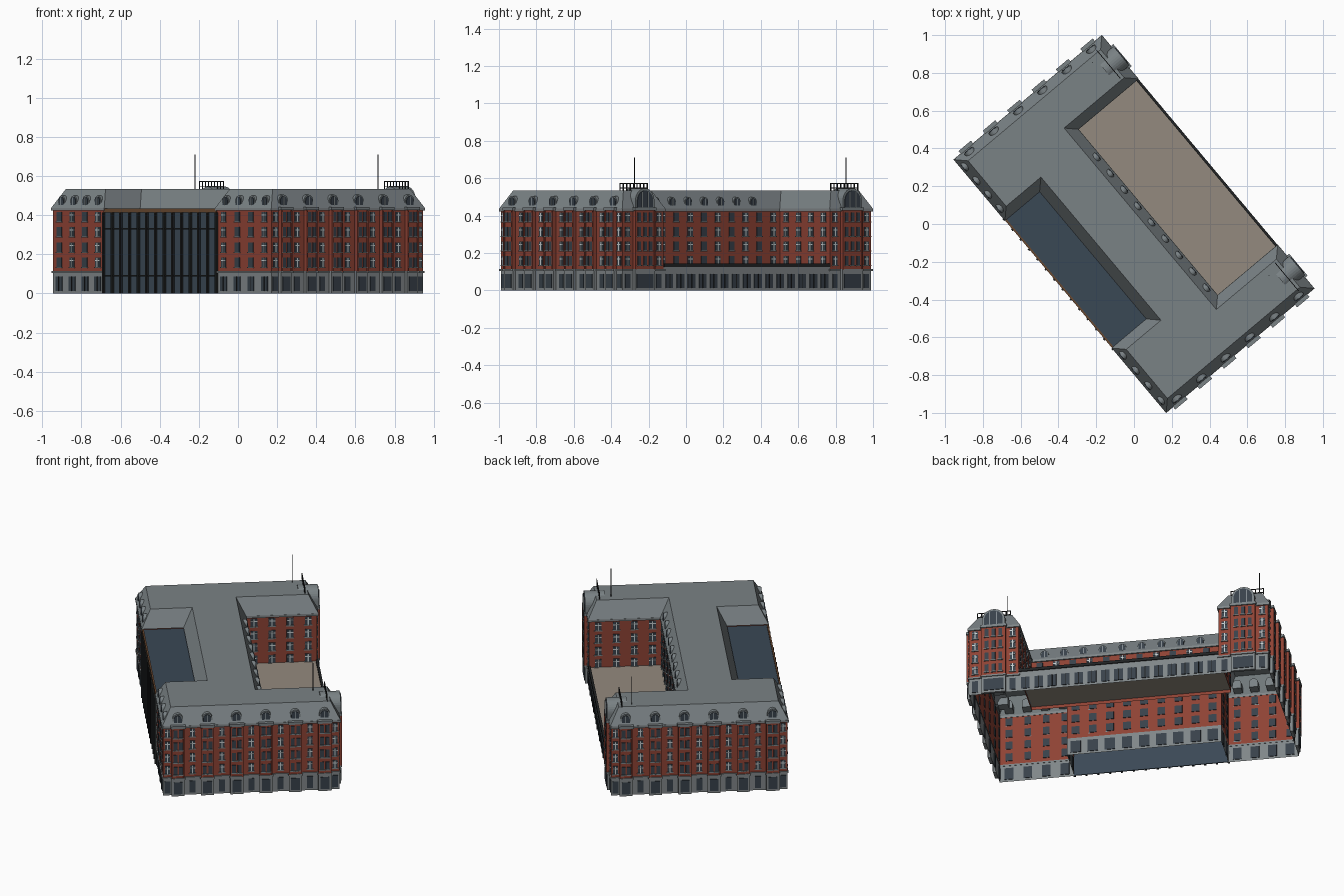
import bpy, bmesh, math
from mathutils import Matrix, Vector

if "Cube" in bpy.data.objects:
    bpy.data.objects.remove(bpy.data.objects["Cube"])

SPIN = Matrix.Rotation(math.radians(40), 4, 'Z')
EAVE, ROOF, BASE, INSET = 0.435, 0.535, 0.11, 0.047


def material(name, rgb):
    lin = [(c / 255 / 12.92) if c < 10 else ((c / 255 + 0.055) / 1.055) ** 2.4 for c in rgb]
    m = bpy.data.materials.new(name)
    m.diffuse_color = (*lin, 1)
    m.use_nodes = True
    m.node_tree.nodes["Principled BSDF"].inputs["Base Color"].default_value = m.diffuse_color
    return m


brick = material("red brick", (142, 66, 52))
stone = material("grey stone", (128, 134, 136))
slate = material("roof slate", (122, 130, 133))
glass = material("blue glass", (58, 72, 85))
pane = material("dark window", (56, 65, 74))
white = material("pale window bars", (196, 204, 206))
tan = material("tan deck", (148, 138, 126))
black = material("black metal", (32, 34, 35))
brown = material("brown trim", (104, 72, 48))

parts = {}


def part(name, mat):
    if name not in parts:
        parts[name] = (bmesh.new(), mat)
    return parts[name][0]


def box(name, mat, frame, lo, hi):
    """Box between two corners, in the given frame."""
    lo, hi = Vector(lo), Vector(hi)
    m = frame @ Matrix.Translation((lo + hi) / 2) @ Matrix.Diagonal((*(hi - lo), 1))
    bmesh.ops.create_cube(part(name, mat), size=1, matrix=m)


def arch(name, mat, frame, x, y0, y1, z, straight, r, n=10):
    """Round-headed prism from depth y0 to y1."""
    bm = part(name, mat)
    pts = [(x - r, z), (x + r, z)]
    pts += [(x + r * math.cos(math.pi * i / n), z + straight + r * math.sin(math.pi * i / n))
            for i in range(n + 1)]
    a = [bm.verts.new(frame @ Vector((px, y0, pz))) for px, pz in pts]
    b = [bm.verts.new(frame @ Vector((px, y1, pz))) for px, pz in pts]
    bm.faces.new(a)
    bm.faces.new(b[::-1])
    for i in range(len(a)):
        j = (i + 1) % len(a)
        bm.faces.new((a[j], a[i], b[i], b[j]))


def inset(poly, d):
    out = []
    for i, p in enumerate(poly):
        p = Vector(p)
        a = (p - Vector(poly[i - 1])).normalized()
        b = (Vector(poly[(i + 1) % len(poly)]) - p).normalized()
        out.append(p + d * (Vector((-a.y, a.x)) + Vector((-b.y, b.x))))
    return out


def shell(name, mat, low, z0, high, z1, cap=False):
    bm = part(name, mat)
    a = [bm.verts.new((p[0], p[1], z0)) for p in low]
    b = [bm.verts.new((p[0], p[1], z1)) for p in high]
    for i in range(len(a)):
        j = (i + 1) % len(a)
        bm.faces.new((a[i], a[j], b[j], b[i]))
    if cap:
        bm.faces.new(b)


# Footprint: long block with a deck court on one side and a glazed court on the other
W, L = 0.505, 0.868
plan = [(-W, -L), (W, -L), (W, -.58), (.09, -.58), (.09, .58), (W, .58),
        (W, L), (-W, L), (-W, .46), (-.265, .46), (-.265, -.435), (-W, -.435)]
ground = plan[:2] + plan[6:]
shell("stone_base", stone, ground, 0, ground, BASE)
shell("brick_walls", brick, plan, BASE, plan, EAVE)
shell("mansard_roof", slate, inset(plan, -.008), EAVE, inset(plan, INSET), ROOF, True)


def edge_frame(i):
    """x along the wall, y inward, z up."""
    p, q = Vector(plan[i]), Vector(plan[(i + 1) % 12])
    d = (q - p).normalized()
    m = Matrix(((d.x, -d.y, 0, p.x), (d.y, d.x, 0, p.y), (0, 0, 1, 0), (0, 0, 0, 1)))
    return m, (q - p).length


ROWS = (.16, .237, .315, .392)


def window(f, x, z, w=.036, h=.048, cross=False, out=0):
    box("windows", pane, f, (x - w / 2, -out - .004, z - h / 2), (x + w / 2, -out + .004, z + h / 2))
    box("window_sills", stone, f, (x - w / 2 - .004, -out - .007, z - h / 2 - .006),
        (x + w / 2 + .004, -out, z - h / 2))
    if cross:
        box("window_bars", white, f, (x - .003, -out - .007, z - h / 2), (x + .003, -out - .003, z + h / 2))
        box("window_bars", white, f, (x - w / 2, -out - .007, z + .006),
            (x + w / 2, -out - .003, z + .011))


def column(f, x, w=.036, cross=False, out=0):
    for z in ROWS:
        window(f, x, z, w, .048, cross, out)


def ground_windows(f, length, n, w):
    for k in range(n):
        x = (k + .5) * length / n
        box("ground_windows", pane, f, (x - w / 2, -.004, .014), (x + w / 2, .004, .088))
        box("ground_bars", black, f, (x - .002, -.007, .014), (x + .002, -.003, .088))


def dormer(f, x, r, straight=.03, front=.006, z=.445):
    arch("dormers", slate, f, x, front, INSET + .02, z, straight, r)
    arch("dormer_windows", pane, f, x, front - .004, front + .002, z + .008, straight - .008, r * .75)
    box("dormer_bars", white, f, (x - .0015, front - .006, z + .008),
        (x + .0015, front - .003, z + straight + r * .7))


def bay(f, x, w, out, cols):
    """Projecting bay with pilasters, stone foot and roof cap."""
    box("brick_bays", brick, f, (x - w / 2, -out, BASE), (x + w / 2, 0, EAVE))
    box("bay_bases", stone, f, (x - w / 2, -out, 0), (x + w / 2, 0, BASE))
    box("bay_caps", slate, f, (x - w / 2 - .006, -out - .007, EAVE - .008), (x + w / 2 + .006, .01, EAVE + .008))
    box("string_course", stone, f, (x - w / 2 - .004, -out - .006, BASE - .006),
        (x + w / 2 + .004, 0, BASE + .004))
    box("ground_windows", pane, f, (x - w / 2 + .012, -out - .004, .014), (x + w / 2 - .012, -out + .004, .088))
    for s in (-1, 1):
        c = x + s * (w / 2 - .004)
        box("pilasters", brick, f, (c - .004, -out - .006, BASE), (c + .004, -out, EAVE - .01))
    for c in cols:
        column(f, x + c, .022, False, out)


# Cornice and string course on the outer walls
for i in range(12):
    f, n = edge_frame(i)
    if i not in (8, 9, 10):
        box("cornice", stone, f, (-.007, -.008, EAVE - .012), (n + .007, .002, EAVE + .002))
    if i in (0, 1, 5, 6, 7, 11):
        box("string_course", stone, f, (-.006, -.007, BASE - .006), (n + .006, .002, BASE + .004))

# Long end walls: six bays, each under a dormer
for i in (0, 6):
    f, n = edge_frame(i)
    step = n / 6
    for k in range(6):
        x = (k + .5) * step
        bay(f, x, .074, .018, (-.016, .016))
        dormer(f, x, .03)
    ground_windows(f, n - step, 0, .05)
    for k in range(7):
        x = min(max(k * step, .024), n - .024)
        column(f, x, .03, True)
        box("ground_windows", pane, f, (x - .017, -.004, .014), (x + .017, .004, .088))

# Wing ends: broad bay with a large arched dormer
for i in (1, 5):
    f, n = edge_frame(i)
    bay(f, n / 2, .14, .016, (-.04, 0, .04))
    for x in (.035, n - .035):
        column(f, x, .032, True)
        box("ground_windows", pane, f, (x - .017, -.004, .014), (x + .017, .004, .088))
    arch("large_dormers", slate, f, n / 2, -.016, .1, EAVE, .045, .066, 16)
    arch("large_dormer_windows", pane, f, n / 2, -.02, -.014, EAVE + .008, .037, .054, 16)
    for x in (-.02, .02):
        box("dormer_bars", black, f, (n / 2 + x - .002, -.023, EAVE + .008), (n / 2 + x + .002, -.019, .525))

# Court-facing wing walls and the long deck wall
for i in (2, 4):
    f, n = edge_frame(i)
    for k in range(4):
        column(f, (k + .5) * n / 4, .038, True)
f, n = edge_frame(3)
for k in range(12):
    column(f, (k + .5) * n / 12, .036, k % 2 == 1)
for k in range(9):
    dormer(f, .075 + k * .113, .024)

# Side walls beside the glazed court
for i in (7, 11):
    f, n = edge_frame(i)
    for k in range(4):
        x = (k + .5) * n / 4
        column(f, x, .038, (k % 2 == 1) if i == 7 else k in (0, 3))
        dormer(f, .06 + k * (n - .12) / 3, .025)
    ground_windows(f, n, 4, .05)

# Walls inside the glazed court
for i, count in ((8, 2), (9, 9), (10, 2)):
    f, n = edge_frame(i)
    for k in range(count):
        column(f, (k + .5) * n / count, .045)
    ground_windows(f, n, count, .06)

# Glazed court: curtain wall, mullions and glass roof
I = Matrix.Identity(4)
box("curtain_wall", glass, I, (-W, -.435, 0), (-W + .006, .46, .42))
box("glass_roof", glass, I, (-W, -.435, .422), (-.265, .46, .428))
box("curtain_wall_trim", brown, I, (-W - .006, -.435, .415), (-W + .004, .46, .434))
for k in range(14):
    y = -.435 + k * .895 / 13
    box("mullions", black, I, (-W - .012, y - .006, 0), (-W, y + .006, .415))
for z in (.09, .33):
    box("mullions", black, I, (-W - .005, -.435, z - .004), (-W, .46, z + .004))

# Deck court: single-storey front with parapet and tan roof
box("deck", tan, I, (.09, -.58, .13), (W - .004, .58, .134))
box("deck_front", stone, I, (W - .006, -.58, BASE), (W, .58, .128))
box("deck_parapet", black, I, (W - .008, -.58, .126), (W + .006, .58, .144))
f = Matrix(((0, -1, 0, W), (1, 0, 0, -.58), (0, 0, 1, 0), (0, 0, 0, 1)))
ground_windows(f, 1.16, 15, .05)

# Rooftop rails and masts
for s, mast in ((1, (.381, .796)), (-1, (.371, -.67))):
    for z in (.548, .572):
        box("roof_rail", black, I, (.438, min(s * .64, s * .83), z - .002), (.442, max(s * .64, s * .83), z + .002))
    for k in range(9):
        y = s * (.64 + k * .19 / 8)
        box("roof_rail", black, I, (.438, y - .003, ROOF), (.442, y + .003, .574))
    x, y = mast
    box("masts", black, I, (x - .002, y - .002, ROOF), (x + .002, y + .002, .71))

# Turn everything to its final heading
for name, (bm, mat) in parts.items():
    bm.transform(SPIN)
    bmesh.ops.recalc_face_normals(bm, faces=bm.faces[:])
    me = bpy.data.meshes.new(name)
    bm.to_mesh(me)
    bm.free()
    me.materials.append(mat)
    bpy.context.collection.objects.link(bpy.data.objects.new(name, me))
